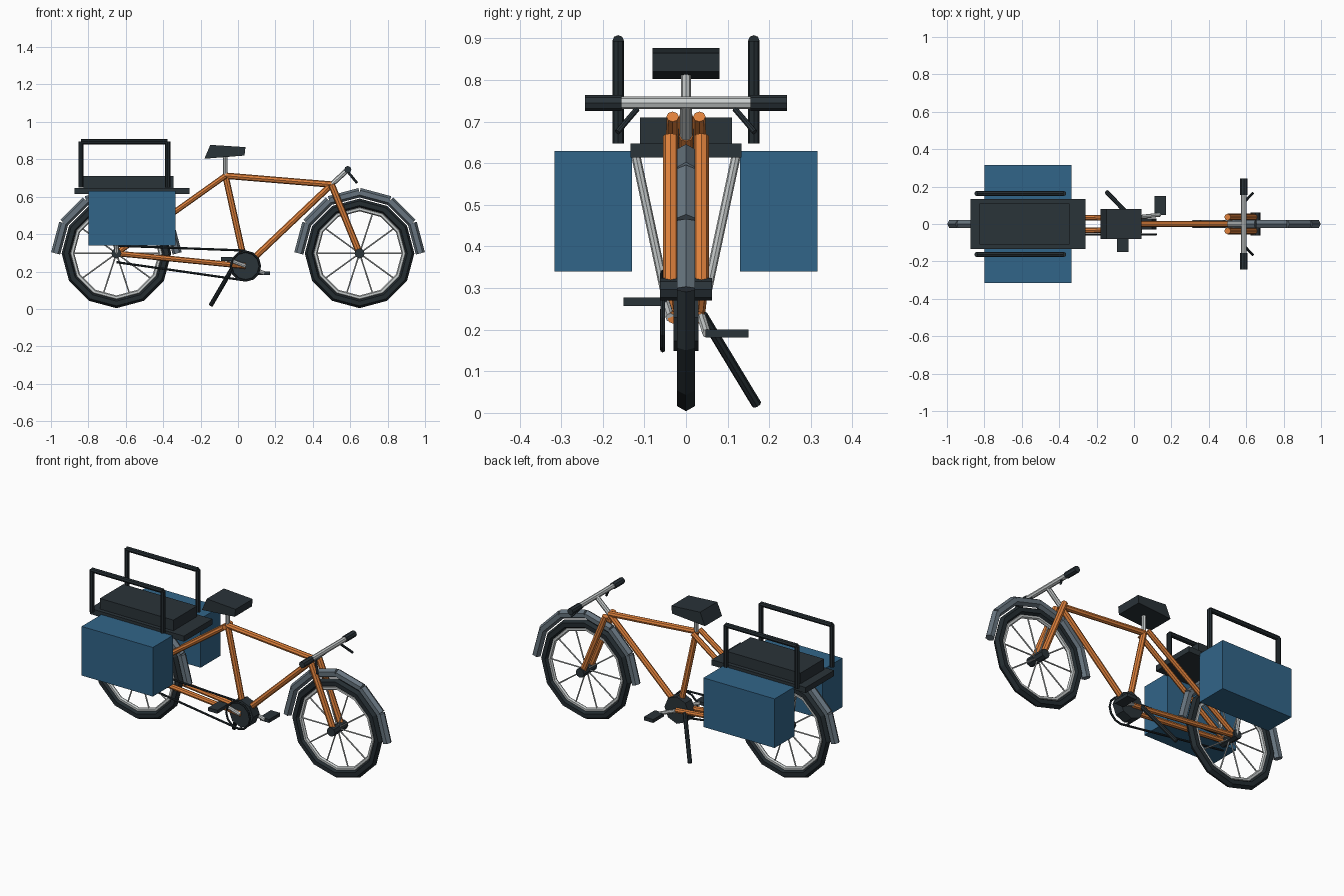
import bpy, bmesh, math
from mathutils import Vector

cube = bpy.data.objects.get("Cube")
if cube:
    bpy.data.objects.remove(cube)


def material(name, rgb):
    m = bpy.data.materials.new(name)
    m.use_nodes = True
    m.diffuse_color = (*rgb, 1)
    m.node_tree.nodes["Principled BSDF"].inputs["Base Color"].default_value = (*rgb, 1)
    return m


ORANGE = material("orange paint", (0.74, 0.22, 0.045))
CHARCOAL = material("charcoal", (0.023, 0.033, 0.04))
RUBBER = material("black rubber", (0.017, 0.025, 0.03))
SILVER = material("silver metal", (0.58, 0.61, 0.61))
SLATE = material("slate grey", (0.135, 0.175, 0.21))
BLUE = material("blue canvas", (0.031, 0.13, 0.25))


def finish(name, bm, mat):
    bmesh.ops.recalc_face_normals(bm, faces=bm.faces)
    me = bpy.data.meshes.new(name)
    bm.to_mesh(me)
    bm.free()
    me.materials.append(mat)
    ob = bpy.data.objects.new(name, me)
    bpy.context.collection.objects.link(ob)
    return ob


def tubes(name, pairs, r, mat, sides=8):
    """Straight tubes between pairs of points, joined in one object."""
    bm = bmesh.new()
    for a, b in pairs:
        a, b = Vector(a), Vector(b)
        d = b - a
        new = bmesh.ops.create_cone(bm, cap_ends=True, segments=sides, radius1=r,
                                    radius2=r, depth=d.length)["verts"]
        bmesh.ops.rotate(bm, verts=new, cent=(0, 0, 0),
                         matrix=d.to_track_quat('Z', 'Y').to_matrix())
        bmesh.ops.translate(bm, verts=new, vec=(a + b) / 2)
    return finish(name, bm, mat)


def path(points):
    return list(zip(points, points[1:]))


def box(name, lo, hi, mat):
    bm = bmesh.new()
    bmesh.ops.create_cube(bm, size=1)
    lo, hi = Vector(lo), Vector(hi)
    for v in bm.verts:
        v.co = (lo + hi) / 2 + v.co * (hi - lo)
    return finish(name, bm, mat)


def ring(name, centre, major, minor, mat):
    bpy.ops.mesh.primitive_torus_add(location=centre, rotation=(math.pi / 2, 0, 0),
                                     major_segments=12, minor_segments=6,
                                     major_radius=major, minor_radius=minor)
    ob = bpy.context.object
    ob.name = name
    ob.data.materials.append(mat)


def polar(x, r, angle):
    return (x + r * math.cos(angle), 0, AXLE + r * math.sin(angle))


AXLE = 0.297
SIDES = (("right", -1), ("left", 1))

# Wheels and mudguards
for end, x in (("rear", -0.65), ("front", 0.65)):
    hub = (x, 0, AXLE)
    ring(end + "_tyre", hub, 0.268, 0.025, RUBBER)
    ring(end + "_rim", hub, 0.237, 0.012, SILVER)
    tubes(end + "_spokes", [(hub, polar(x, 0.235, math.tau * i / 10))
                            for i in range(10)], 0.004, SILVER)
    tubes(end + "_hub", [((x, -0.062, AXLE), (x, 0.062, AXLE))], 0.027, CHARCOAL)
    arc = [polar(x, 0.325, math.pi * i / 6) for i in range(7)]
    tubes(end + "_mudguard", path(arc), 0.025, SLATE, 6)

# Frame
SEAT, HEAD, CRANK = (-0.067, 0, 0.712), (0.5, 0, 0.665), (0.04, 0, 0.229)
tubes("main_frame", path([CRANK, SEAT, HEAD, CRANK]), 0.017, ORANGE)
for side, s in SIDES:
    tubes(side + "_fork_blade", [((0.5, s * 0.037, 0.665), (0.65, s * 0.037, AXLE))],
          0.018, ORANGE)
    rear = (-0.65, s * 0.038, AXLE)
    tubes(side + "_rear_stays", [((SEAT[0], s * 0.032, SEAT[2]), rear),
                                 ((CRANK[0], s * 0.03, CRANK[2]), rear)], 0.015, ORANGE)

# Steering
BAR_X, BAR_Z = 0.587, 0.745
tubes("stem", [(HEAD, (BAR_X, 0, BAR_Z))], 0.014, SILVER)
tubes("handlebar", [((BAR_X, -0.16, BAR_Z), (BAR_X, 0.16, BAR_Z))], 0.015, SILVER)
for side, s in SIDES:
    tubes(side + "_grip", [((BAR_X, s * 0.155, BAR_Z), (BAR_X, s * 0.243, BAR_Z))],
          0.019, CHARCOAL)
    tubes(side + "_brake_lever", [((0.59, s * 0.118, 0.73), (0.635, s * 0.165, 0.675))],
          0.007, CHARCOAL)

# Saddle: wedge profile extruded across
tubes("seat_post", [(SEAT, (SEAT[0], 0, 0.82))], 0.012, SILVER)
bm = bmesh.new()
profile = [(-0.18, 0.803), (0.035, 0.82), (0.04, 0.865), (-0.148, 0.877)]
face = bm.faces.new([bm.verts.new((x, -0.08, z)) for x, z in profile])
side_wall = bmesh.ops.extrude_face_region(bm, geom=[face])["geom"]
bmesh.ops.translate(bm, vec=(0, 0.16, 0),
                    verts=[v for v in side_wall if isinstance(v, bmesh.types.BMVert)])
finish("saddle", bm, CHARCOAL)

# Rear rack, cushion, rails and panniers
box("rack_deck", (-0.875, -0.133, 0.614), (-0.26, 0.133, 0.647), CHARCOAL)
box("passenger_cushion", (-0.825, -0.11, 0.645), (-0.345, 0.11, 0.71), CHARCOAL)
for side, s in SIDES:
    y = s * 0.163
    tubes(side + "_hand_rail", path([(-0.84, y, 0.648), (-0.84, y, 0.894),
                                     (-0.376, y, 0.894), (-0.376, y, 0.648)]),
          0.014, RUBBER)
    tubes(side + "_rack_strut", [((-0.65, s * 0.052, AXLE), (-0.65, s * 0.122, 0.625))],
          0.011, SILVER)
    box(side + "_pannier", (-0.8, min(s * 0.13, s * 0.316), 0.34),
        (-0.335, max(s * 0.13, s * 0.316), 0.63), BLUE)

# Drive
cx, cz = CRANK[0], CRANK[2]
tubes("motor", [((cx, -0.03, cz), (cx, 0.03, cz))], 0.08, CHARCOAL)
y = -0.056
ring("chainring", (cx, y, cz), 0.078, 0.006, RUBBER)
tubes("chain", [((-0.65, y, 0.338), (cx, y, 0.312)),
                ((-0.65, y, 0.25), (cx, y, 0.152))], 0.006, RUBBER)
for side, s in SIDES:
    px, pz = cx + s * 0.1, cz - s * 0.038
    tubes(side + "_crank_arm", [((cx, s * 0.038, cz), (px, s * 0.05, pz))], 0.011, SILVER)
    inner, outer = s * 0.047, s * 0.15
    box(side + "_pedal", (px - 0.03, min(inner, outer), pz - 0.01),
        (px + 0.03, max(inner, outer), pz + 0.01), CHARCOAL)

# Kickstand
tubes("kickstand", [((-0.02, 0.04, 0.235), (-0.145, 0.17, 0.02))], 0.012, RUBBER)
